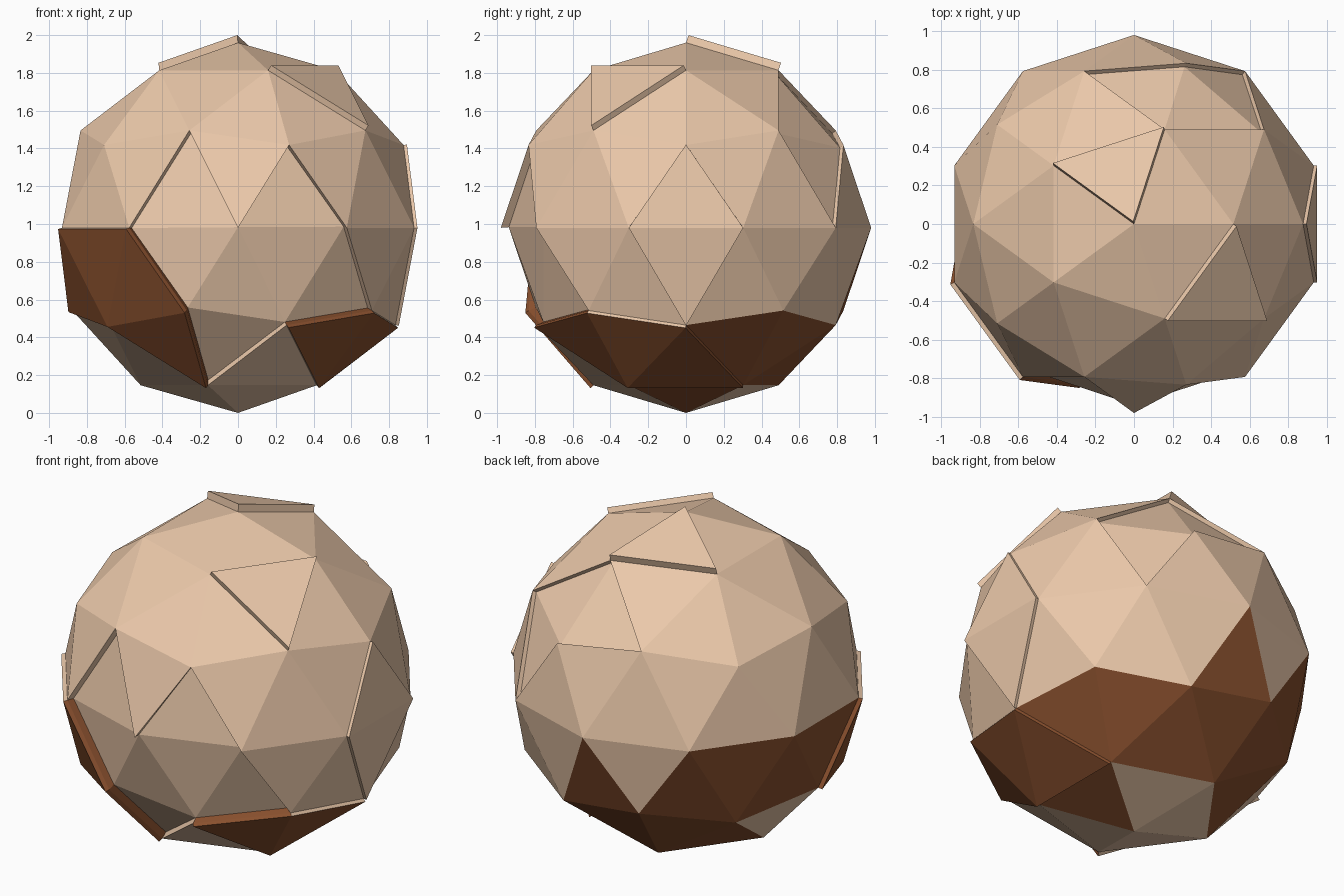
import bpy, bmesh, math
from mathutils import Vector

if "Cube" in bpy.data.objects:
    bpy.data.objects.remove(bpy.data.objects["Cube"])

R = 0.98
# Latitude rings of the faceted ball: (radius, height) for a unit sphere
RINGS = {"T": (.5257, .8507), "U": (.8507, .5257), "L": (.8944, .4472), "E": (1, 0),
         "l": (.8944, -.4472), "m": (.8507, -.5257), "B": (.5257, -.8507),
         "N": (0, 1), "S": (0, -1)}


def material(name, color):
    mat = bpy.data.materials.new(name)
    mat.diffuse_color = (*color, 1)
    mat.use_nodes = True
    mat.node_tree.nodes["Principled BSDF"].inputs["Base Color"].default_value = mat.diffuse_color
    return mat


def point(code):
    # ring letter followed by the compass angle in degrees
    r, z = RINGS[code[0]]
    a = math.radians(float(code[1:] or 0))
    return Vector((r * math.cos(a), r * math.sin(a), z)) * R


bm = bmesh.new()
bmesh.ops.create_icosphere(bm, subdivisions=2, radius=R)
base_faces = list(bm.faces)


def find(text):
    # facets given as corner triples separated by commas
    found = []
    for tri in text.split(","):
        c = sum((point(p) for p in tri.split()), Vector()) / 3
        found.append(min(base_faces, key=lambda f: (f.calc_center_median() - c).length))
    return found


# Plates that stand out from or sink into the ball
plates = [(find(t), d) for t, d in (
    ("U252 E234 E270, L288 E270 E306, E234 E270 l252, E270 l252 m288,"
     "E270 E306 m288, E306 m288 l324, l252 m288 B252", -.042),
    ("T72 U108 L72, T72 L72 U36, L72 U36 E54", -.025),
    ("N T72 T144", .042),
    ("T0 T288 U324", .033),
    ("L0 E18 E342, E18 E342 m0", .018),
    ("m0 l324 B324, m288 l324 B324, m0 B324 B36", .02),
    ("E198 E234 m216, E234 l252 m216, E198 l180 m216, l252 m216 B252", .024))]

# Brown facets
for f in find(
        "m0 l324 B324, m288 l324 B324, m0 B324 B36, B36 B324 S,"
        "E198 E234 m216, E234 l252 m216, E198 l180 m216, l252 m216 B252,"
        "l36 m0 B36, l36 B36 m72, B36 m72 B108, m72 E90 l108, m72 l108 B108,"
        "E126 l108 m144, l108 m144 B108, E126 E162 m144, E162 m144 l180,"
        "E162 E198 l180, m144 B108 B180"):
    f.material_index = 1


def shift(faces, d):
    # offset a plate along its normals; side walls take the neighbour's colour
    region = set(faces)
    new = {}
    for v in {v for f in faces for v in f.verts}:
        n = sum((f.normal for f in v.link_faces if f in region), Vector()).normalized()
        new[v] = bm.verts.new(v.co + n * d)
    for f in faces:
        g = bm.faces.new([new[v] for v in f.verts])
        g.material_index = f.material_index
    walls = []
    for f in faces:
        for lp in f.loops:
            outside = [g for g in lp.edge.link_faces if g not in region]
            if outside:
                a, b = lp.vert, lp.link_loop_next.vert
                walls.append((a, b, outside[0].material_index))
    bmesh.ops.delete(bm, geom=faces, context='FACES')
    for a, b, m in walls:
        bm.faces.new((a, b, new[b], new[a])).material_index = m


bm.normal_update()
for faces, d in plates:
    shift(faces, d)
    bm.normal_update()

bmesh.ops.translate(bm, verts=bm.verts, vec=(0, 0, R))
mesh = bpy.data.meshes.new("faceted_ball")
bm.to_mesh(mesh)
bm.free()
mesh.materials.append(material("tan", (.83, .58, .40)))
mesh.materials.append(material("brown", (.25, .08, .027)))
bpy.context.collection.objects.link(bpy.data.objects.new("faceted_ball", mesh))
